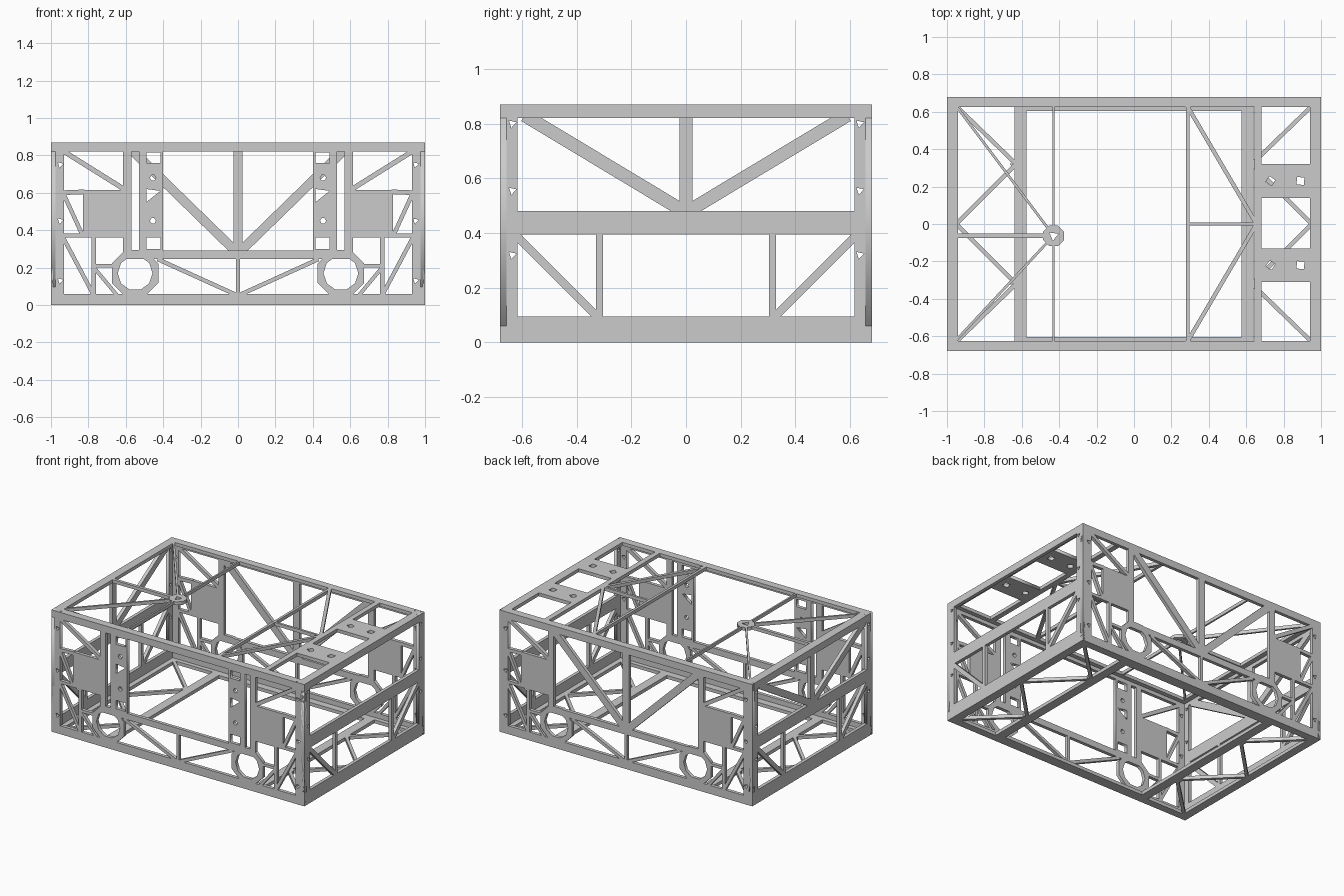
import bpy, bmesh, math
from mathutils import Matrix, Vector

if "Cube" in bpy.data.objects:
    bpy.data.objects.remove(bpy.data.objects["Cube"])

T = 0.024            # sheet thickness
X, Y, H = 1.0, 0.68, 0.87

# panel planes: local (u, v, normal) mapped to world
def plane(u, v, n, pos):
    m = Matrix((u, v, n)).transposed().to_4x4()
    m.translation = pos
    return m

h = T / 2
EX, EY, EZ = (1, 0, 0), (0, 1, 0), (0, 0, 1)
FRONT = plane(EX, EZ, (0, -1, 0), (0, -Y + h, 0))
BACK = plane(EX, EZ, (0, -1, 0), (0, Y - h, 0))
RIGHT = plane(EY, EZ, EX, (X - h, 0, 0))
LEFT = plane(EY, EZ, EX, (-X + h, 0, 0))
TOP = plane(EX, EY, EZ, (0, 0, H - h))
BOTTOM = plane(EX, EY, EZ, (0, 0, h))


def bars(name, mat, items, t=T):
    """Flat bars (u0, v0, u1, v1, width) lying in one panel plane."""
    bm = bmesh.new()
    for u0, v0, u1, v1, w in items:
        a, b = Vector((u0, v0, 0)), Vector((u1, v1, 0))
        d = b - a
        m = (Matrix.Translation((a + b) / 2) @ Matrix.Rotation(math.atan2(d.y, d.x), 4, 'Z')
             @ Matrix.Diagonal((d.length, w, t, 1)))
        bmesh.ops.create_cube(bm, size=1, matrix=mat @ m)
    me = bpy.data.meshes.new(name)
    bm.to_mesh(me)
    bm.free()
    ob = bpy.data.objects.new(name, me)
    bpy.context.collection.objects.link(ob)
    return ob


def rect(u0, v0, u1, v1):
    """Bar filling a rectangle."""
    vm = (v0 + v1) / 2
    return (u0, vm, u1, vm, v1 - v0)


def both(items):
    """Items plus their mirror image across u = 0."""
    return items + [(-a, b, -c, d, w) for a, b, c, d, w in items]


def box(u0, v0, u1, v1):
    return [(u0, v0), (u1, v0), (u1, v1), (u0, v1)]


def ngon(u, v, r, n, turn=0.0):
    return [(u + r * math.cos(turn + 2 * math.pi * i / n),
             v + r * math.sin(turn + 2 * math.pi * i / n)) for i in range(n)]


def plate(name, mat, loops):
    """Flat plate: first loop is the outline, the others are holes."""
    cu = bpy.data.curves.new(name, 'CURVE')
    cu.dimensions, cu.fill_mode, cu.extrude = '2D', 'BOTH', h
    for pts in loops:
        s = cu.splines.new('POLY')
        s.points.add(len(pts) - 1)
        for p, q in zip(s.points, pts):
            p.co = (q[0], q[1], 0, 1)
        s.use_cyclic_u = True
    ob = bpy.data.objects.new(name, cu)
    ob.matrix_world = mat
    bpy.context.collection.objects.link(ob)
    bpy.ops.object.select_all(action='DESELECT')
    ob.select_set(True)
    bpy.context.view_layer.objects.active = ob
    bpy.ops.object.convert(target='MESH')


# long side panels (front and back)
for side, mat in (("front", FRONT), ("back", BACK)):
    bars(side + "_rails", mat, [rect(-X, 0.82, X, H), rect(-X, 0.005, X, 0.06),
                                rect(-0.61, 0.245, 0.61, 0.29)])
    bars(side + "_uprights", mat, both([rect(0.57, 0.26, 0.615, 0.83),
                                        rect(0.76, 0.05, 0.783, 0.38)]))
    bars(side + "_mount_plates", mat, both([rect(0.59, 0.37, 0.83, 0.615)]))
    bars(side + "_braces", mat, both([
        (0.93, 0.82, 0.61, 0.62, 0.026), (0.94, 0.60, 0.82, 0.605, 0.025),
        (0.94, 0.61, 0.83, 0.37, 0.022), rect(0.61, 0.362, 0.94, 0.383),
        (0.94, 0.37, 0.77, 0.05, 0.022), rect(0.66, 0.20, 0.77, 0.22),
        (0.77, 0.20, 0.645, 0.05, 0.02), (0, 0.05, 0.43, 0.245, 0.022),
    ]) + [rect(-0.01, 0.05, 0.01, 0.25)])
    for s, sn in ((-1, "left"), (1, "right")):
        plate(f"{side}_{sn}_wheel_ring", mat,
              [ngon(s * 0.55, 0.17, 0.135, 8, math.pi / 8),
               ngon(s * 0.55, 0.17, 0.093, 10)])
        holes = [ngon(s * 0.95, z, 0.018, 3, 0.3) for z in (0.13, 0.45, 0.75)]
        u = sorted((s * 0.93, s * X))
        plate(f"{side}_{sn}_post", mat, [box(u[0], 0.005, u[1], H)] + holes)

# open V truss on the back, perforated columns on the front
bars("back_truss", BACK, both([(0, 0.275, 0.57, 0.83, 0.05)]) + [rect(-0.025, 0.28, 0.025, 0.83)])
for s, sn in ((-1, "left"), (1, "right")):
    u = sorted((s * 0.40, s * 0.53))
    a, b = sorted((s * 0.415, s * 0.49))
    plate(f"front_{sn}_column", FRONT, [
        box(u[0], 0.27, u[1], 0.84), box(a, 0.30, b, 0.36), ngon(s * 0.455, 0.45, 0.016, 6),
        [(a, 0.55), (b, 0.61), (a, 0.62)], ngon(s * 0.455, 0.68, 0.016, 6),
        box(a, 0.76, b, 0.815)])

# short end panels (left and right)
for side, mat in (("left", LEFT), ("right", RIGHT)):
    bars(side + "_end_rails", mat, [rect(-Y, 0.82, Y, H), rect(-Y, 0.005, Y, 0.095),
                                    rect(-0.63, 0.395, 0.63, 0.48)])
    bars(side + "_end_lower_braces", mat, both([
        rect(0.303, 0.09, 0.328, 0.40), (0.32, 0.09, 0.62, 0.39, 0.03)]))
    for s, sn in ((-1, "front"), (1, "back")):
        holes = [ngon(s * 0.635, z, 0.016, 3, 0.3) for z in (0.08, 0.32, 0.555, 0.80)]
        u = sorted((s * 0.615, s * Y))
        plate(f"{side}_{sn}_end_post", mat, [box(u[0], 0.005, u[1], H)] + holes)
bars("left_end_truss", LEFT, both([(0, 0.475, 0.59, 0.83, 0.048)]) + [rect(-0.023, 0.47, 0.023, 0.83)])

# horizontal frames
for side, mat in (("top", TOP), ("bottom", BOTTOM)):
    bars(side + "_frame", mat, [rect(-X, 0.625, X, Y), rect(-X, -Y, X, -0.625),
                                rect(-X, -Y, -0.94, Y), rect(0.94, -Y, X, Y)])

# floor cross beams and zigzag braces
bars("floor_beams", BOTTOM, both([rect(0.575, -0.63, 0.64, 0.63)])
     + [rect(-0.6, 0.605, 0.6, 0.63), rect(-0.6, -0.63, 0.6, -0.605)])
bars("floor_braces", BOTTOM, both([(0.63, s * 0.32, 0.95, v, 0.022)
                                   for s in (-1, 1) for v in (s * 0.63, 0)]))
for s in (-1, 1):
    for w in (-1, 1):
        plate("floor_joint", BOTTOM, [ngon(s * 0.64, w * 0.32, 0.022, 6), ngon(s * 0.64, w * 0.32, 0.01, 6)])

# top right deck: beam, two drilled plates, triangulated braces
bars("deck_beam", TOP, [rect(0.645, -0.63, 0.683, 0.63)])
for v0, v1 in ((0.14, 0.32), (-0.31, -0.13)):
    m = (v0 + v1) / 2
    plate("deck_plate", TOP, [box(0.67, v0, 0.95, v1), ngon(0.73, m, 0.026, 4, 0.2),
                              ngon(0.89, m, 0.028, 4, 0.7)])
bars("deck_braces", TOP, [rect(0.278, -0.63, 0.296, 0.63), rect(0.29, -0.008, 0.66, 0.008),
                          (0.285, 0.63, 0.655, 0.0, 0.022), (0.285, -0.63, 0.655, 0.0, 0.022)])

# top left hub with radiating struts
hub = (-0.43, -0.063)
plate("hub_ring", TOP, [ngon(*hub, 0.06, 8, math.pi / 8), ngon(hub[0], hub[1], 0.028, 3, 0.4)])
ends = [(-0.95, 0.63, 0.014), (-0.95, -0.063, 0.022), (-0.95, -0.62, 0.014),
        (-0.43, 0.63, 0.012), (-0.43, -0.63, 0.012)]
struts = []
for u, v, w in ends:
    d = (Vector((u, v)) - Vector(hub)).normalized() * 0.045
    struts.append((hub[0] + d.x, hub[1] + d.y, u, v, w))
bars("hub_struts", TOP, struts)
